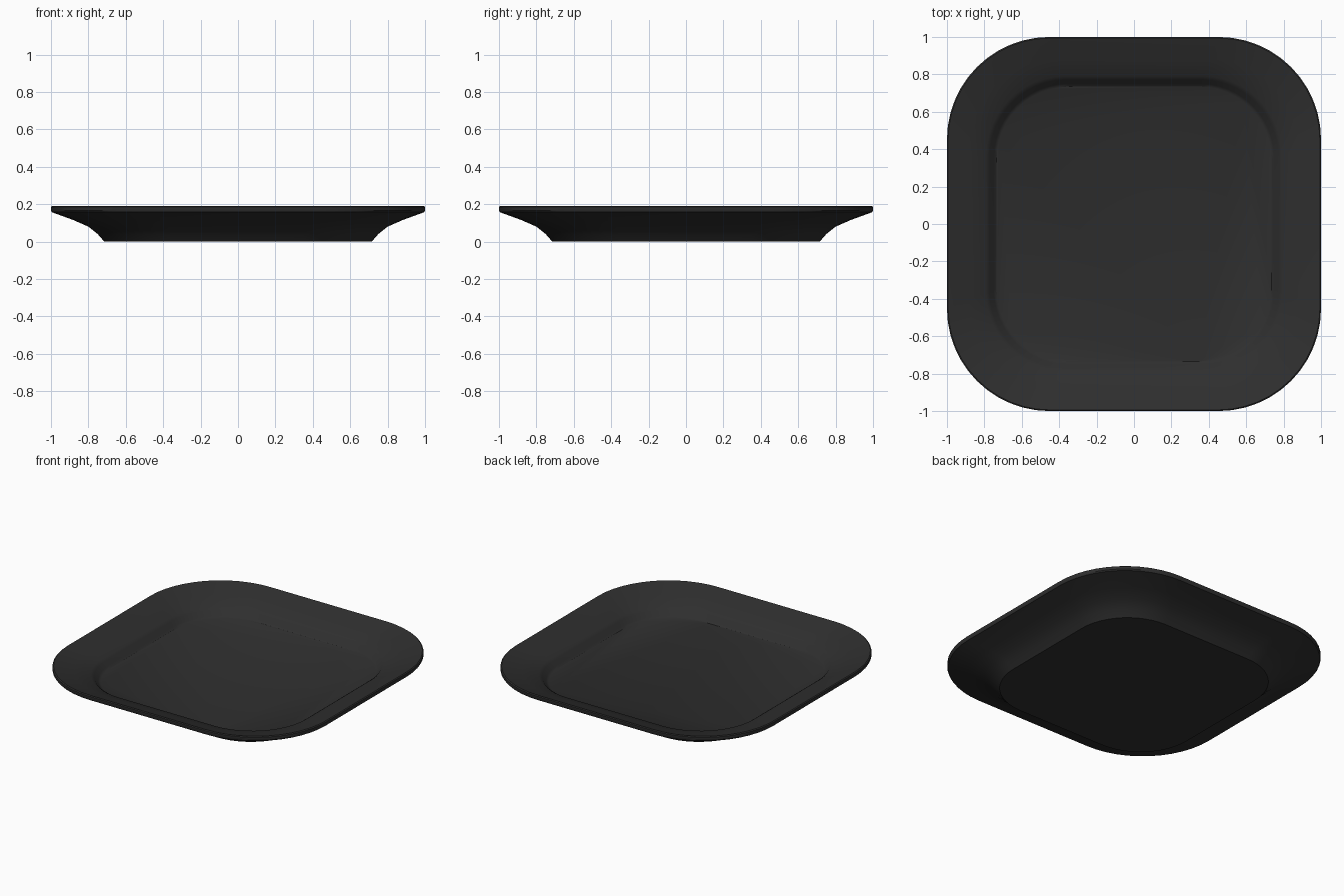
import bpy, bmesh, math

cube = bpy.data.objects.get("Cube")
if cube:
    bpy.data.objects.remove(cube, do_unlink=True)

# Matt black glaze
glaze = bpy.data.materials.new("matt_black")
glaze.use_nodes = True
colour = (0.028, 0.028, 0.028, 1)
glaze.diffuse_color = colour
shader = glaze.node_tree.nodes["Principled BSDF"]
shader.inputs["Base Color"].default_value = colour
shader.inputs["Roughness"].default_value = 0.6

CORNER_STEPS = 12


def rounded_square(bm, half, z):
    """Ring of vertices; corners get rounder towards the rim."""
    radius = 0.38 + (half - 0.72) * 0.6
    ring = []
    for quarter in range(4):
        mid = math.radians(45 + 90 * quarter)
        cx = math.copysign(half - radius, math.cos(mid))
        cy = math.copysign(half - radius, math.sin(mid))
        for step in range(CORNER_STEPS + 1):
            a = math.radians(90 * (quarter + step / CORNER_STEPS))
            ring.append(bm.verts.new((cx + radius * math.cos(a),
                                      cy + radius * math.sin(a), z)))
    return ring


# Half width and height, from the foot up around the rim and down to the floor
profile = [(0.715, 0), (0.75, 0.04), (0.80, 0.08), (0.88, 0.115), (0.995, 0.157),
           (1.0, 0.165), (1.0, 0.185), (0.994, 0.19),
           (0.88, 0.152), (0.79, 0.118), (0.772, 0.105), (0.75, 0.074), (0.735, 0.063)]

bm = bmesh.new()
rings = [rounded_square(bm, half, z) for half, z in profile]
for low, high in zip(rings, rings[1:]):
    for i in range(len(low)):
        j = (i + 1) % len(low)
        bm.faces.new((low[i], low[j], high[j], high[i]))
bm.faces.new(list(reversed(rings[0])))   # underside
bm.faces.new(rings[-1])                  # floor
bmesh.ops.recalc_face_normals(bm, faces=bm.faces)

mesh = bpy.data.meshes.new("square_plate")
bm.to_mesh(mesh)
bm.free()
mesh.materials.append(glaze)
plate = bpy.data.objects.new("square_plate", mesh)
bpy.context.collection.objects.link(plate)

for obj in bpy.context.selected_objects:
    obj.select_set(False)
plate.select_set(True)
bpy.context.view_layer.objects.active = plate
bpy.ops.object.shade_smooth_by_angle(angle=math.radians(35))
